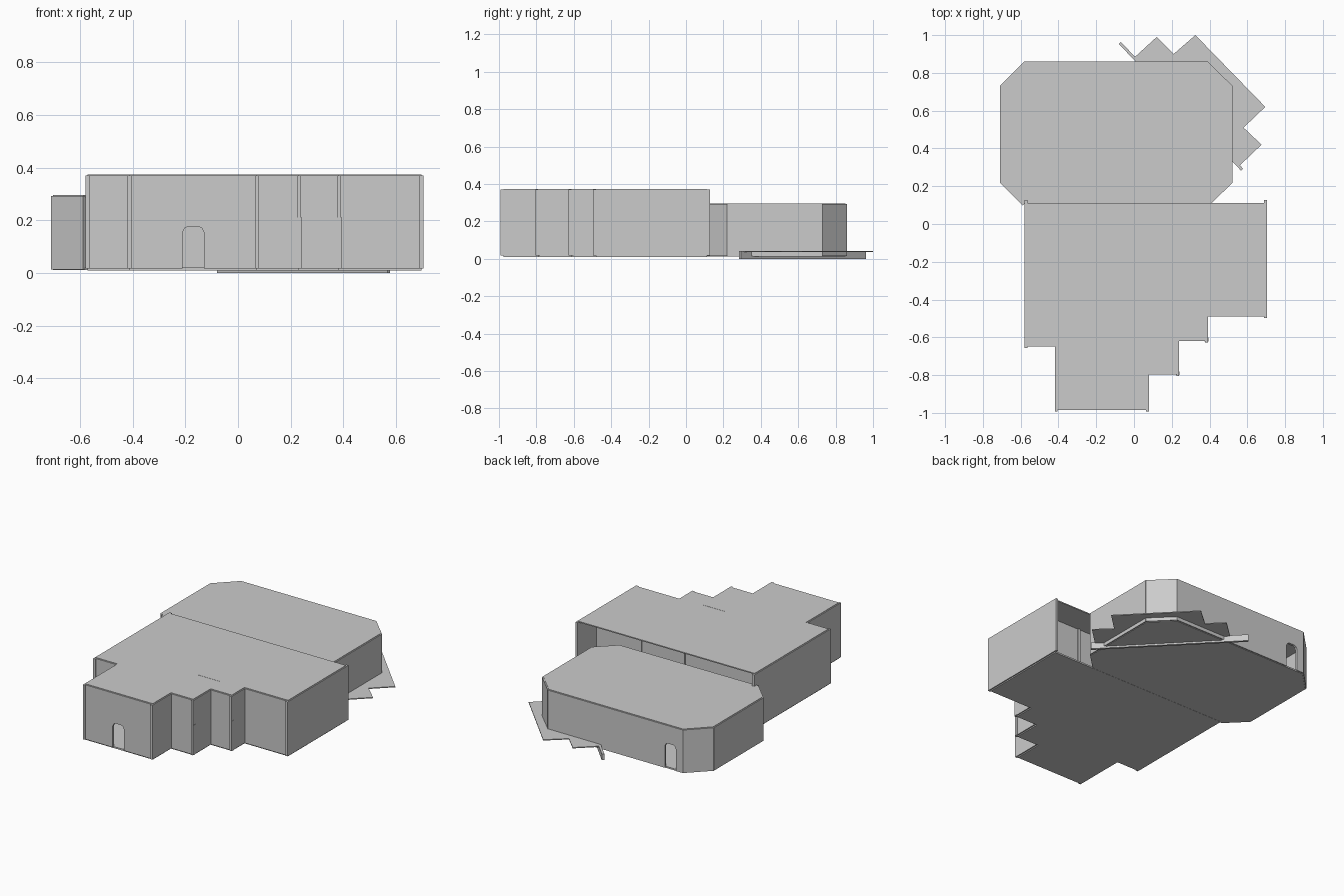
import bpy
from mathutils import Vector

if "Cube" in bpy.data.objects:
    bpy.data.objects.remove(bpy.data.objects["Cube"], do_unlink=True)

grey = bpy.data.materials.new("light_grey")
grey.use_nodes = True
grey.diffuse_color = (0.6, 0.6, 0.6, 1)
bsdf = next(n for n in grey.node_tree.nodes if n.type == 'BSDF_PRINCIPLED')
bsdf.inputs["Base Color"].default_value = (0.6, 0.6, 0.6, 1)


def prism(name, points, offset):
    """Closed solid from a planar outline swept along an offset."""
    n = len(points)
    verts = [Vector(p) for p in points]
    verts += [v + Vector(offset) for v in verts]
    faces = [list(range(n))[::-1], list(range(n, 2 * n))]
    faces += [[i, (i + 1) % n, n + (i + 1) % n, n + i] for i in range(n)]
    mesh = bpy.data.meshes.new(name)
    mesh.from_pydata(verts, [], faces)
    mesh.materials.append(grey)
    obj = bpy.data.objects.new(name, mesh)
    bpy.context.collection.objects.link(obj)
    # Make all faces point outwards
    import bmesh
    bm = bmesh.new()
    bm.from_mesh(mesh)
    bmesh.ops.recalc_face_normals(bm, faces=bm.faces)
    bm.to_mesh(mesh)
    bm.free()
    return obj


def slab(name, outline, z0, z1):
    return prism(name, [(x, y, z0) for x, y in outline], (0, 0, z1 - z0))


def wall(name, a, b, z0, z1, thick=0.015, extend=0.0, door=None):
    """Upright board from a to b; door is the distance of an arched opening."""
    a, b = Vector((*a, 0)), Vector((*b, 0))
    length = (b - a).length
    along = (b - a) / length
    side = Vector((-along.y, along.x, 0)) * thick
    profile = [(-extend, z0)]
    if door is not None:
        arch = [(-.04, z0), (-.04, .155), (-.033, .17), (-.02, .177),
                (.02, .177), (.033, .17), (.04, .155), (.04, z0)]
        profile += [(door + s, z) for s, z in arch]
    profile += [(length + extend, z0), (length + extend, z1), (-extend, z1)]
    points = [a + along * s - side / 2 + Vector((0, 0, z)) for s, z in profile]
    return prism(name, points, side)


# Stepped front hall: floor, roof and walls, open at the back
hall = [(.697, .112), (.697, -.482), (.384, -.482), (.384, -.612),
        (.232, -.612), (.232, -.79), (.072, -.79), (.072, -.977),
        (-.412, -.977), (-.412, -.642), (-.572, -.642), (-.572, .112)]
slab("hall_floor", hall, .01, .02)
slab("hall_roof", hall, .366, .373)
for i, (a, b) in enumerate(zip(hall, hall[1:])):
    runs_back = a[0] == b[0]
    wall(f"hall_wall_{i + 1}", a, b, .017, .37,
         extend=.015 if runs_back else .006,
         door=.242 if a[1] == b[1] == -.977 else None)

# Low posts on the stepped corners
for i, (x, y) in enumerate([(.232, -.79), (.384, -.612)]):
    wall(f"corner_post_{i + 1}", (x - .01, y), (x + .01, y), .017, .21, thick=.02)

# Inner partitions
wall("hall_partition", (-.572, -.07), (.697, -.07), .02, .366, thick=.01)
wall("inner_panel", (.06, -.495), (.22, -.495), .02, .374, thick=.006)
for i, x in enumerate((.06, .37)):
    wall(f"partition_pilaster_{i + 1}", (x - .01, -.066), (x + .01, -.066), .02, .366)

# Chamfered rear room, open towards the hall
room = [(.40, .11), (.515, .223), (.515, .727), (.387, .853),
        (-.577, .853), (-.703, .727), (-.703, .223), (-.585, .105)]
slab("room_floor", room, .011, .021)
slab("room_roof", room, .289, .296)
for i, (a, b) in enumerate(zip(room, room[1:])):
    wall(f"room_wall_{i + 1}", a, b, .014, .293, extend=.003,
         door=.877 if a[1] == b[1] == .853 else None)

# Low stage set diagonally in the rear corner
stage = [(0, .88), (.12, .99), (.21, .90), (.325, 1.0),
         (.695, .62), (.58, .51), (.675, .42), (.56, .31)]
slab("stage_platform", stage, .036, .042)
wall("stage_front", (-.075, .958), (.572, .288), 0, .041)
